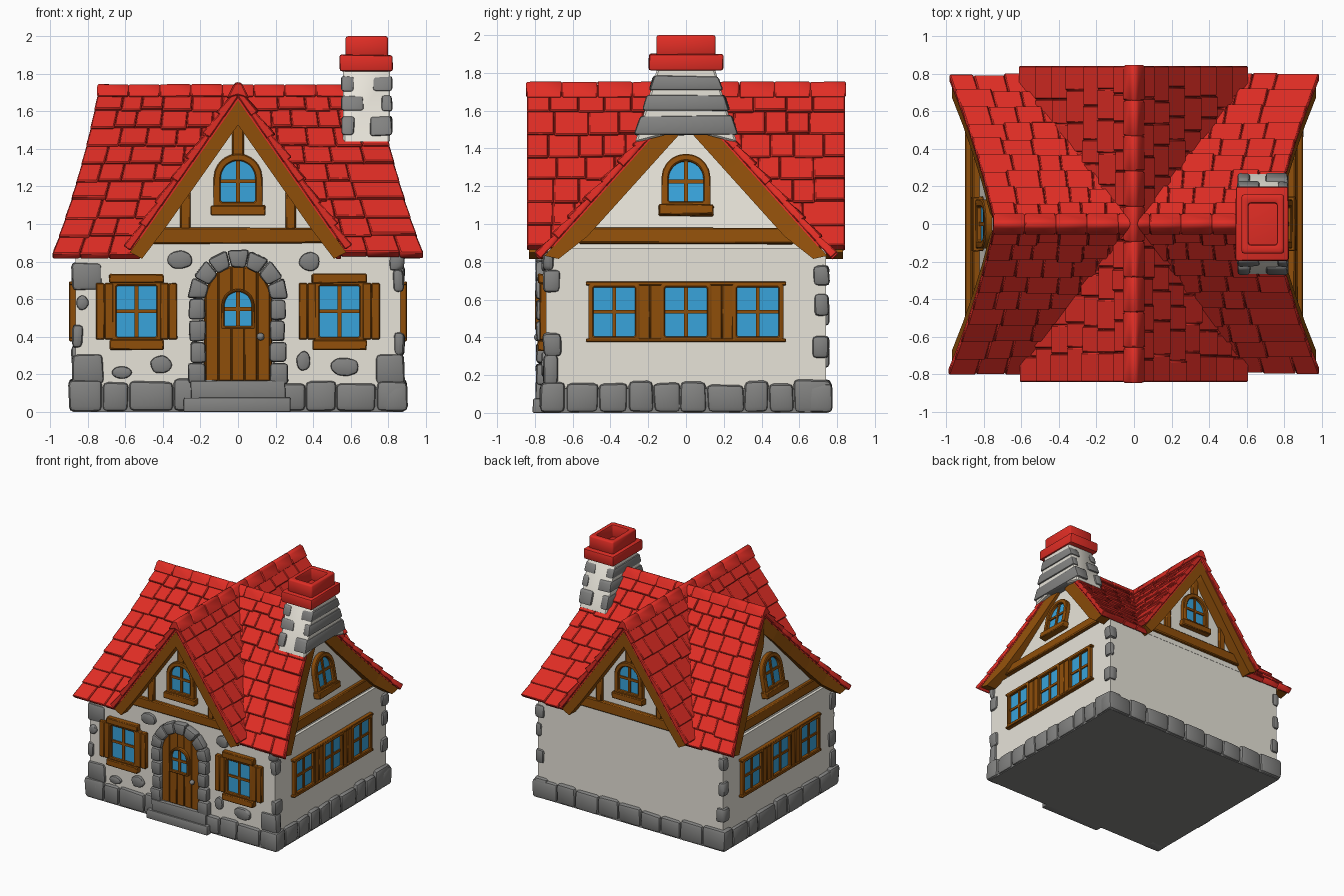
import bpy, bmesh, math, random
from mathutils import Matrix, Vector

if "Cube" in bpy.data.objects:
    bpy.data.objects.remove(bpy.data.objects["Cube"])
random.seed(4)
R = random.uniform

COLORS = {"roof_red": (.74, .026, .018), "plaster": (.82, .79, .71), "stone_grey": (.225, .225, .22),
          "wood_brown": (.275, .077, .003), "glass_blue": (.04, .37, .71)}
MATS = {}
for n, c in COLORS.items():
    MATS[n] = bpy.data.materials.new(n)
    MATS[n].diffuse_color = (*c, 1)

# part name -> (material, bevel width, bevel segments)
PARTS = {"walls": ("plaster", 0, 1), "foundation": ("stone_grey", 0, 1), "base_stones": ("stone_grey", .028, 2),
         "wall_stones": ("stone_grey", .014, 2), "corner_stones": ("stone_grey", .025, 2),
         "door_steps": ("stone_grey", .012, 2), "door_arch_stones": ("stone_grey", .018, 2),
         "door": ("wood_brown", .004, 1), "window_frames": ("wood_brown", .006, 1),
         "window_bars": ("wood_brown", 0, 1), "window_glass": ("glass_blue", 0, 1),
         "shutters": ("wood_brown", .005, 1), "gable_beams": ("wood_brown", .008, 1),
         "gable_rakes": ("wood_brown", 0, 1), "roof_deck": ("roof_red", 0, 1), "roof_tiles": ("roof_red", .006, 1),
         "ridge_tiles": ("roof_red", .007, 1), "chimney_shaft": ("plaster", .01, 1),
         "chimney_stones": ("stone_grey", .016, 2), "chimney_cap": ("roof_red", .012, 2)}
CLAMPED = ("door", "roof_tiles", "ridge_tiles", "door_steps")
BM = {n: bmesh.new() for n in PARTS}
I = Matrix()


def place(deg, depth, tilt=0):
    """Front-facing wall frame (y = 0 on the wall, -y outward) turned about z."""
    return (Matrix.Rotation(math.radians(deg), 4, 'Z') @ Matrix.Translation((0, -depth, .9))
            @ Matrix.Rotation(-tilt, 4, 'X') @ Matrix.Translation((0, 0, -.9)))


def solid(name, loop_a, loop_b, M=I, jit=0):
    """Closed solid between two matching loops of points."""
    bm = BM[name]
    mk = lambda p: bm.verts.new(M @ Vector((p[0] + R(-jit, jit), p[1] + R(-jit, jit), max(0, p[2] + R(-jit, jit)))))
    a, b = [mk(p) for p in loop_a], [mk(p) for p in loop_b]
    bm.faces.new(a)
    bm.faces.new(b[::-1])
    for i in range(len(a)):
        j = (i + 1) % len(a)
        bm.faces.new((a[i], b[i], b[j], a[j]))
    return a + b


def prism(name, pts, y0, y1, M=I, jit=0):
    return solid(name, [(x, y0, z) for x, z in pts], [(x, y1, z) for x, z in pts], M, jit)


def rect(x0, x1, z0, z1):
    return [(x0, z0), (x1, z0), (x1, z1), (x0, z1)]


def arch(cx, w, z0, z1, n=10):
    arc = [(cx + w * math.cos(math.pi * i / n), z1 - w + w * math.sin(math.pi * i / n)) for i in range(n + 1)]
    return [(cx - w, z0), (cx + w, z0)] + arc


def ring(name, outer, inner, y0, y1, M):
    bm = BM[name]
    v = [[bm.verts.new(M @ Vector((x, y, z))) for x, z in p] for p, y in
         ((outer, y0), (inner, y0), (inner, y1), (outer, y1))]
    for k in range(4):
        for i in range(len(outer)):
            j = (i + 1) % len(outer)
            bm.faces.new((v[k][i], v[k][j], v[(k + 1) % 4][j], v[(k + 1) % 4][i]))


def window(M, cx, hw, z0, z1, b, arched=False):
    """Framed window with glass and crossing bars."""
    shape = (lambda w, a, c: arch(cx, w, a, c)) if arched else (lambda w, a, c: rect(cx - w, cx + w, a, c))
    inn = shape(hw - b, z0 + b, z1 - b)
    ring("window_frames", shape(hw, z0, z1), inn, -.035, .01, M)
    prism("window_glass", inn, -.009, 0, M)
    zm = (z0 + z1) / 2
    prism("window_bars", rect(cx - .01, cx + .01, z0 + b / 2, z1 - b / 2), -.02, 0, M)
    prism("window_bars", rect(cx - hw + b / 2, cx + hw - b / 2, zm - .01, zm + .01), -.018, 0, M)


# Plaster body with two crossing gables; the side gables lean inward
prism("walls", rect(-.865, .865, .08, .87), -.74, .74)
prism("walls", [(-.55, .85), (.55, .85), (0, 1.62)], -.742, .742)
for v in prism("walls", [(-.72, .85), (.72, .85), (0, 1.62)], -.845, .845, place(90, 0)):
    v.co.x *= 1 - .22 * max(0, v.co.z - .9)

# Foundation and its ring of stones
prism("foundation", rect(-.88, .88, 0, .13), -.75, .75)
for deg, depth, half in ((0, .74, .9), (180, .74, .9), (90, .865, .77), (-90, .865, .77)):
    x = -half
    while x < half - .01:
        w = R(.13, .25)
        x1 = half if half - x - w < .1 else x + w
        prism("base_stones", rect(x, x1, 0, R(.145, .175)), -.032, .1, place(deg, depth), .006)
        x = x1
prism("door_steps", rect(-.29, .28, 0, .075), -.812, -.7, I, .003)
prism("door_steps", rect(-.25, .25, .06, .165), -.795, -.7, I, .004)

# Loose stones in the front wall, blocks at the corners
for cx, cz, w, h in ((-.31, .81, .15, .1), (-.62, .21, .11, .07), (-.41, .25, .12, .1), (.38, .8, .12, .1),
                     (.57, .24, .16, .1), (.35, .27, .08, .11), (-.83, .58, .07, .08)):
    pts = [(cx + w / 2 * R(.9, 1.1) * math.cos(i * math.pi / 4.5), cz + h / 2 * R(.9, 1.1) * math.sin(i * math.pi / 4.5))
           for i in range(9)]
    prism("wall_stones", pts, -.765, -.72)
for sx, sy, z, wx, wy, h in ((-1, -1, .72, .16, .08, .15), (-1, -1, .23, .17, .08, .16), (-1, -1, .4, .06, .1, .13),
                             (1, -1, .8, .08, .06, .1), (1, -1, .7, .06, .09, .12), (1, -1, .23, .15, .08, .16),
                             (1, -1, .36, .06, .1, .13), (1, 1, .73, .08, .08, .11), (1, 1, .57, .06, .08, .12),
                             (1, 1, .35, .08, .09, .12), (-1, 1, .73, .07, .08, .11), (-1, 1, .52, .06, .08, .12),
                             (-1, 1, .3, .08, .09, .12)):
    xs = sorted((sx * .886, sx * (.886 - wx)))
    prism("corner_stones", rect(*xs, z - h / 2, z + h / 2), sy * .758, sy * (.758 - wy), I, .007)

# Door: planks, stone surround, little window and knob
F = place(0, .74)
prism("door", arch(0, .18, .16, .78)[2:] + [(-.18, .16), (.18, .16)], -.016, .02, F)
top = lambda x: .6 + math.sqrt(max(0, .175 ** 2 - x * x))
for i in range(5):
    a, b = -.172 + .069 * i, -.172 + .069 * (i + 1) - .003
    m = (a + b) / 2
    prism("door", [(a, .165), (b, .165), (b, top(b)), (m, top(m)), (a, top(a))], -.026, 0, F)
window(place(0, .764), 0, .088, .44, .655, .016, True)
for s in (-1, 1):
    for k in range(4):
        prism("door_arch_stones", rect(*sorted((s * .172, s * R(.25, .27))), .15 + .113 * k, .26 + .113 * k), -.055, .03, F, .005)
for k in range(7):
    a, b = math.pi * k / 7, math.pi * (k + .97) / 7
    prism("door_arch_stones", [(r * math.cos(t), .6 + r * math.sin(t)) for r, t in
                               ((.172, a), (.268, a), (.268, b), (.172, b))], -.055, .03, F, .004)
bmesh.ops.create_icosphere(BM["door_steps"], subdivisions=1, radius=.026, matrix=Matrix.Translation((.12, -.785, .4)))

# Front windows with shutters, lintel and sill
for cx in (-.54, .54):
    window(F, cx, .13, .375, .695, .024)
    for z0, z1 in ((.685, .735), (.33, .385)):
        prism("window_frames", rect(cx - .145, cx + .145, z0, z1), -.045, .01, F, .003)
    for s in (-1, 1):
        for a in (.124, .170):
            prism("shutters", rect(*sorted((cx + s * a, cx + s * (a + .046))), .385, .685), -.034, .01, F, .001)

# Side window bands, the same on both sides
for deg in (90, -90):
    M = place(deg, .865)
    prism("shutters", rect(-.53, .53, .375, .395), -.035, .01, M)
    prism("shutters", rect(-.53, .53, .675, .695), -.035, .01, M)
    for cx in (-.38, 0, .38):
        window(M, cx, .135, .38, .69, .025)
    for cx in (-.22, -.16, .16, .22):
        prism("shutters", rect(cx - .03, cx + .03, .385, .685), -.025, .01, M, .001)

# Gable windows and timber
for deg in (0, 90, 180, -90):
    side = deg in (90, -90)
    M = place(deg, .845, math.atan(.186)) if side else place(deg, .742)
    window(M, 0, .13, 1.08, 1.375, .038, True)
    prism("window_frames", rect(-.145, .145, 1.045, 1.1), -.05, .01, M, .003)
    w = .57 if side else .5
    prism("gable_beams", rect(-w, w, .895, .98), -.03, .04, M, .004)
    if not side:
        prism("gable_beams", rect(-.032, .032, 1.36, 1.6), -.025, .02, M)
        for s in (-1, 1):
            prism("gable_beams", rect(s * .28 - .028, s * .28 + .028, .97, 1.2), -.025, .02, M)

# Roofs: ridge height, fall, half width, half length at t (0 ridge .. 1 eave), runs along x?
MAIN = (1.70, .86, .775, lambda t: .745 + .16 * t + .08 * t * t, True)
CROSS = (1.71, .83, .585, lambda t: .842, False)


def P(r, along, t, h, s):
    """Point on a roof slope: t down the slope, h above it, side s."""
    Z, H, W, L, ax = r
    n = math.hypot(H, W)
    a, z = t * W + h * H / n, Z - t * H + h * W / n
    if a < 0:
        z, a = z + a * H / W, 0
    return (along, s * a, z) if ax else (s * a, along, z)


def strip(name, r, f0, f1, h0, h1, t1, s):
    ts = [t1 * i / 5 for i in range(6)]
    for a, b in zip(ts, ts[1:]):
        q = lambda t: [P(r, f0(t), t, h0, s), P(r, f1(t), t, h0, s), P(r, f1(t), t, h1, s), P(r, f0(t), t, h1, s)]
        solid(name, q(a), q(b))


for r, o, rows, rake_t, rake_h in ((MAIN, CROSS, 9, .99, -.125), (CROSS, MAIN, 7, 1.02, -.105)):
    Z, H, W, L, ax = r
    for s in (-1, 1):
        strip("roof_deck", r, lambda t: -L(t) + .01, lambda t: L(t) - .01, 0, -.03, .93, s)
        for e in (-1, 1):   # timber edge boards
            strip("gable_rakes", r, lambda t: e * (L(t) - .1), lambda t: e * (L(t) - .012), -.025, rake_h, rake_t, s)
        for i in range(rows):   # overlapping tiles, cut off at the valley with the other roof
            t0, t1, u = i / rows, (i + 1) / rows, -1
            valley = ((o[0] - Z + t0 * H) * o[2] / o[1] - .03) / L(t1)
            while u < .999:
                u1 = u + R(.13, .22)
                if u1 > .9:
                    u1 = 1
                a, b = u, u1
                if valley > 0:
                    a, b = (max(a, valley), b) if u + u1 > 0 else (a, min(b, -valley))
                if b - a > .03:
                    te, lift = t1 + R(0, .02), R(.022, .032)
                    q = lambda t, h: [P(r, (a + .001) * L(t), t, h, s), P(r, (b - .001) * L(t), t, h, s)]
                    a0, b0, a1, b1 = q(t0, .01), q(t0, -.02), q(te, lift), q(te, -.022)
                    solid("roof_tiles", a0 + b0[::-1], a1 + b1[::-1])
                u = u1
    # rounded ridge caps
    n, z, k, e = 9, Z + .046, H / W, L(0) + .004
    pts = [(-.06, z - .062 * k), (-.02, z - .008), (0, z), (.02, z - .008), (.06, z - .062 * k), (0, z - .07)]
    for i in range(n):
        prism("ridge_tiles", pts, (2 * i / n - 1) * e, (2 * (i + 1) / n - 1) * e, place(90, 0) if ax else I, .002)
for v in BM["gable_rakes"].verts:   # boards end level at the bottom
    v.co.z = max(v.co.z, .815)

# Chimney: tapering shaft, stone courses, hollow cap
C = place(90, 0)
hw = lambda z: .275 - (z - 1.44) * .33
prism("chimney_shaft", [(-.27, 1.43), (0, 1.5), (.27, 1.43), (.15, 1.83), (-.15, 1.83)], -.81, -.56, C)
for z0, z1, right, left in ((1.47, 1.575, .70, .62), (1.6, 1.685, .765, .67), (1.705, 1.785, .72, .62)):
    w0, w1 = hw(z0) + .01, hw(z1) + .01
    for a, b in ((right, .82), (.55, left)):
        prism("chimney_stones", [(-w0, z0), (w0, z0), (w1, z1), (-w1, z1)], -b, -a, C, .004)
prism("chimney_cap", rect(.543, .822, 1.815, 1.9), -.197, .197, I, .003)
flat = lambda w, d: [(.686 - w, -d), (.686 + w, -d), (.686 + w, d), (.686 - w, d)]
ring("chimney_cap", flat(.113, .157), flat(.075, .11), -2.0, -1.88, Matrix.Rotation(-math.pi / 2, 4, 'X'))

# Finish: bevel, mesh, material, smooth shading with sharp edges
for name, (mat, width, segs) in PARTS.items():
    bm = BM[name]
    bmesh.ops.remove_doubles(bm, verts=bm.verts[:], dist=1e-5) if name == "window_glass" else None
    bmesh.ops.recalc_face_normals(bm, faces=bm.faces[:])
    if width:
        bmesh.ops.bevel(bm, geom=bm.edges[:], offset=width, segments=segs, profile=.5, affect='EDGES',
                        clamp_overlap=name in CLAMPED)
    me = bpy.data.meshes.new(name)
    bm.to_mesh(me)
    bm.free()
    me.materials.append(MATS[mat])
    me.shade_smooth()
    me.set_sharp_from_angle(angle=math.radians(40))
    bpy.context.collection.objects.link(bpy.data.objects.new(name, me))

for m in bpy.data.materials:
    if m.users and not m.is_grease_pencil:
        m.use_nodes = True
        m.node_tree.nodes["Principled BSDF"].inputs["Base Color"].default_value = m.diffuse_color
